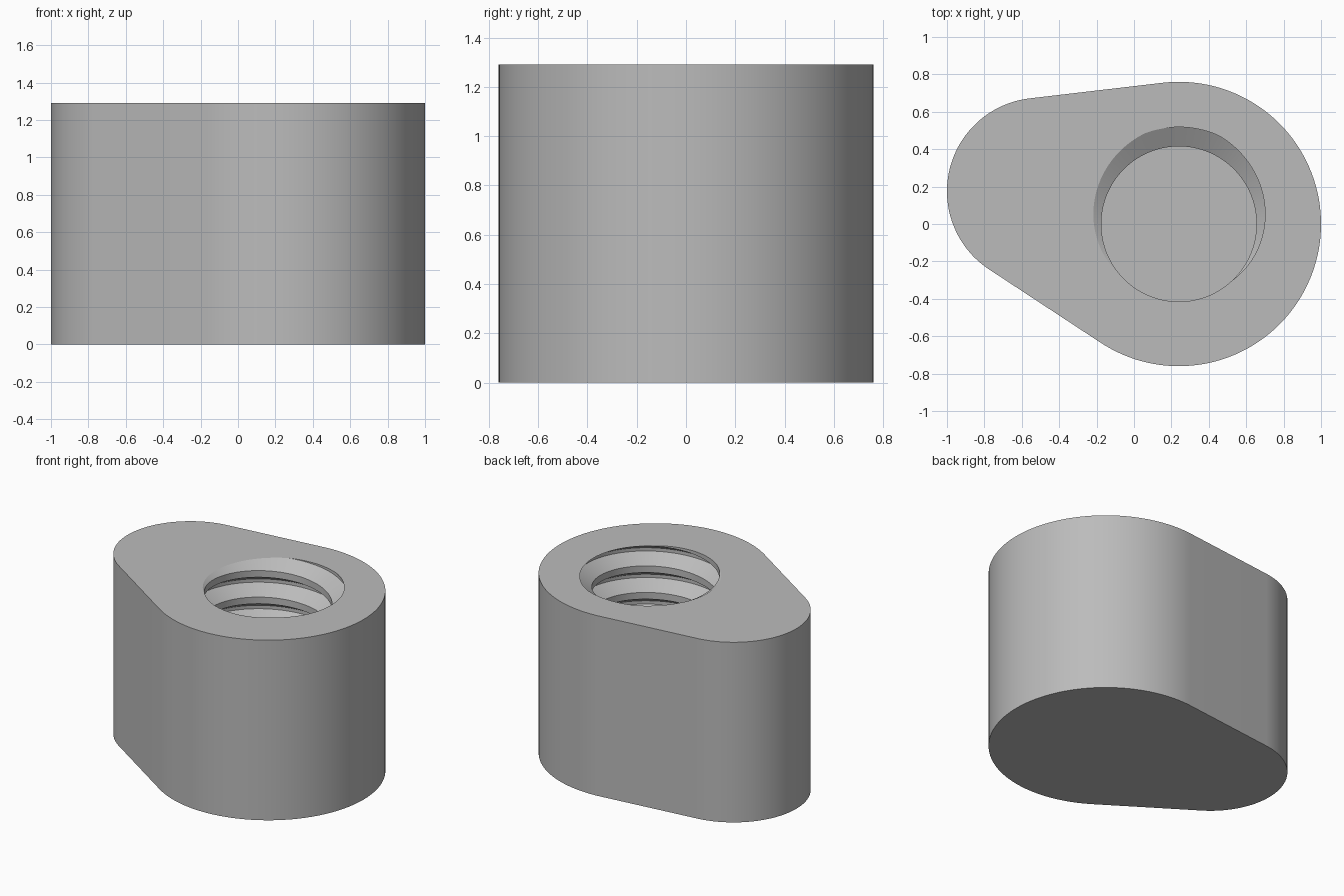
import bpy
import bmesh
from math import sin, cos, pi, tau, atan2, acos, hypot, radians, floor
from mathutils import Vector

cube = bpy.data.objects.get("Cube")
if cube:
    bpy.data.objects.remove(cube, do_unlink=True)

HEIGHT = 1.29
BIG, BIG_R = Vector((0.24, 0.0)), 0.76
SMALL, SMALL_R = Vector((-0.5, 0.175)), 0.5
FLOOR = 0.2
MINOR, MAJOR, PITCH = 0.415, 0.518, 0.19
ROOT_ANGLE = radians(88)      # direction of the thread root at the top face
STEPS = 128

grey = bpy.data.materials.new("grey metal")
grey.use_nodes = True
colour = (0.5, 0.5, 0.5, 1)
grey.diffuse_color = colour
grey.node_tree.nodes["Principled BSDF"].inputs["Base Color"].default_value = colour


def arc(centre, radius, start, end, count):
    angles = [start + (end - start) * i / count for i in range(count + 1)]
    return [(centre.x + radius * cos(a), centre.y + radius * sin(a)) for a in angles]


def thread_radius(angle, z):
    """Sixty degree thread: wide flat crest inside, narrow flat root outside."""
    turn = (z - HEIGHT) / PITCH - (angle - ROOT_ANGLE) / tau
    off = abs(turn - floor(turn + 0.5))
    t = min(max((off - 1 / 16) / (5 / 16), 0), 1)
    return MAJOR + (MINOR - MAJOR) * t


bm = bmesh.new()

# Outer wall: two arcs joined by their common tangents
d = SMALL - BIG
axis = atan2(d.y, d.x)
spread = acos((BIG_R - SMALL_R) / hypot(d.x, d.y))
outline = arc(BIG, BIG_R, axis + spread - tau, axis - spread, 96)
outline += arc(SMALL, SMALL_R, axis - spread, axis + spread, 64)[::-1][::-1]
# The big arc ends where the small arc's lower tangent starts after a full turn
top_ring = [bm.verts.new((x, y, HEIGHT)) for x, y in outline]
low_ring = [bm.verts.new((x, y, 0)) for x, y in outline]
for i in range(len(outline)):
    j = (i + 1) % len(outline)
    bm.faces.new((low_ring[i], low_ring[j], top_ring[j], top_ring[i]))
bm.faces.new(low_ring[::-1])

# Threaded bore: helical strips clipped at the floor and the top face
breaks = (-1 / 16, 1 / 16, 3 / 8, 5 / 8)
turns = int((HEIGHT - FLOOR) / PITCH) + 3
columns = []
for s in range(STEPS + 1):
    angle = tau * s / STEPS
    column = []
    for n in range(-turns, 3):
        for b in breaks:
            z = HEIGHT + PITCH * (n + b + (angle - ROOT_ANGLE) / tau)
            z = min(max(z, FLOOR), HEIGHT)
            r = thread_radius(angle, z)
            column.append(bm.verts.new((BIG.x + r * cos(angle), BIG.y + r * sin(angle), z)))
    columns.append(column)
for a, b in zip(columns, columns[1:]):
    for k in range(len(a) - 1):
        bm.faces.new((a[k], a[k + 1], b[k + 1], b[k]))
bmesh.ops.remove_doubles(bm, verts=bm.verts[:], dist=0.00002)
bmesh.ops.dissolve_degenerate(bm, edges=bm.edges[:], dist=0.00002)

# Flat bore floor and the top face around the mouth
rim = [e for e in bm.edges if e.is_boundary]
for level in (FLOOR, HEIGHT):
    loop = [e for e in rim if all(abs(v.co.z - level) < 0.001 for v in e.verts)]
    bmesh.ops.triangle_fill(bm, use_beauty=True, edges=loop, normal=(0, 0, 1))
bmesh.ops.recalc_face_normals(bm, faces=bm.faces[:])

mesh = bpy.data.meshes.new("threaded_block")
bm.to_mesh(mesh)
bm.free()
mesh.materials.append(grey)
block = bpy.data.objects.new("threaded_block", mesh)
bpy.context.collection.objects.link(block)
for o in bpy.context.selected_objects:
    o.select_set(False)
block.select_set(True)
bpy.context.view_layer.objects.active = block
bpy.ops.object.shade_smooth_by_angle(angle=radians(30))
